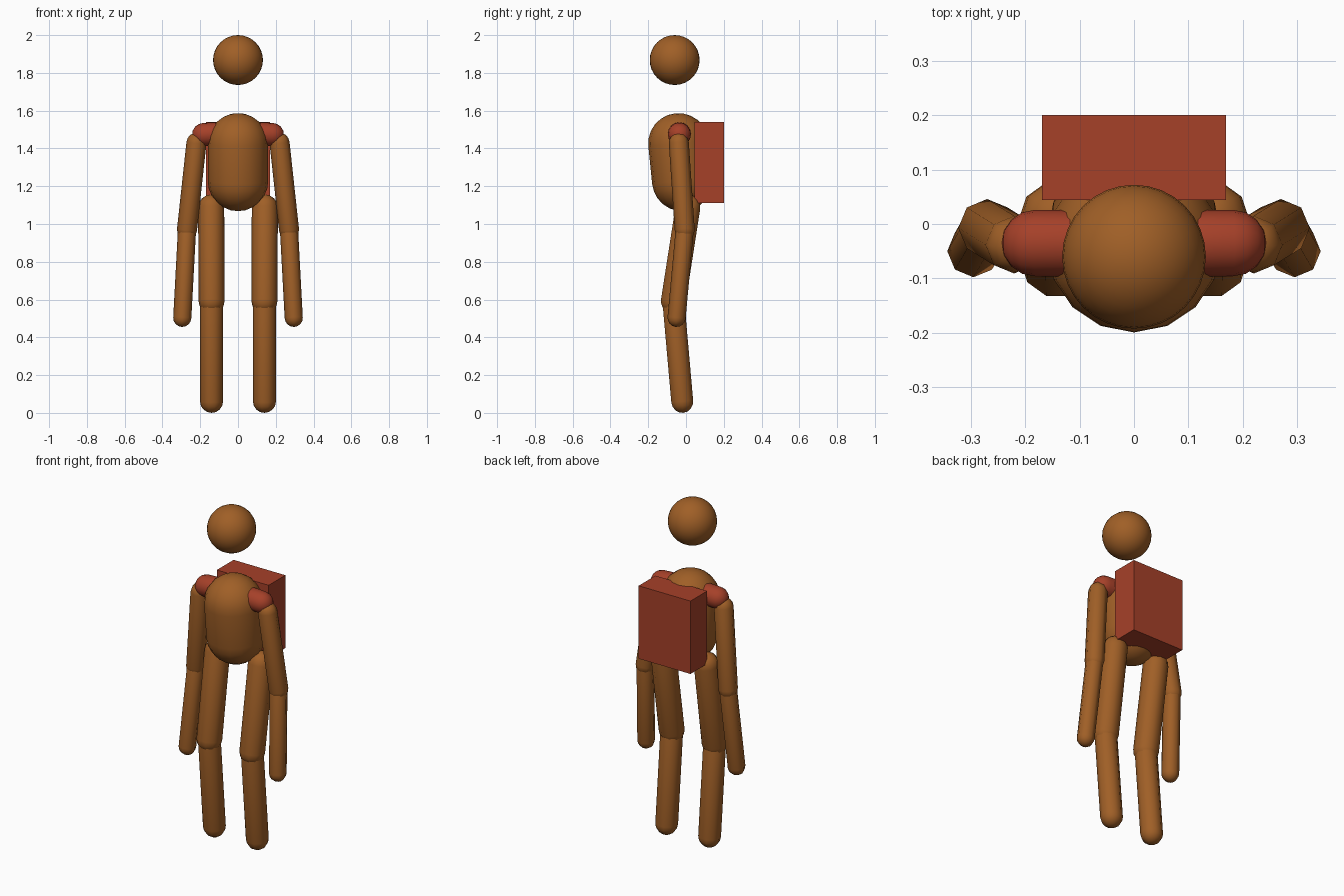
import bpy, bmesh
from math import sin, cos, pi
from mathutils import Vector

if "Cube" in bpy.data.objects:
    bpy.data.objects.remove(bpy.data.objects["Cube"])


def material(name, rgb):
    m = bpy.data.materials.new(name)
    m.diffuse_color = (*rgb, 1)
    m.use_nodes = True
    m.node_tree.nodes["Principled BSDF"].inputs["Base Color"].default_value = m.diffuse_color
    return m


BROWN = material("brown", (0.35, 0.115, 0.02))
RED = material("red", (0.38, 0.052, 0.022))


def finish(name, bm, mat, smooth=True):
    bmesh.ops.recalc_face_normals(bm, faces=bm.faces)
    for f in bm.faces:
        f.smooth = smooth
    me = bpy.data.meshes.new(name)
    bm.to_mesh(me)
    bm.free()
    me.materials.append(mat)
    ob = bpy.data.objects.new(name, me)
    bpy.context.collection.objects.link(ob)
    return ob


def capsule(name, a, b, r, sides, mat, cap=4):
    """Round-ended rod from point a up to point b."""
    a, b = Vector(a), Vector(b)
    q = Vector((0, 0, 1)).rotation_difference(b - a)
    bm = bmesh.new()
    rings = [(a, -pi / 2 * (1 - i / cap)) for i in range(1, cap + 1)]
    rings += [(b, pi / 2 * i / cap) for i in range(cap)]
    loops = []
    for centre, t in rings:
        loops.append([bm.verts.new(centre + q @ Vector((
            r * cos(t) * cos(2 * pi * k / sides),
            r * cos(t) * sin(2 * pi * k / sides),
            r * sin(t)))) for k in range(sides)])
    low = bm.verts.new(a - q @ Vector((0, 0, r)))
    high = bm.verts.new(b + q @ Vector((0, 0, r)))
    for k in range(sides):
        n = (k + 1) % sides
        for lo, hi in zip(loops, loops[1:]):
            bm.faces.new((lo[k], lo[n], hi[n], hi[k]))
        bm.faces.new((low, loops[0][n], loops[0][k]))
        bm.faces.new((high, loops[-1][k], loops[-1][n]))
    return finish(name, bm, mat)


# Head
bm = bmesh.new()
bmesh.ops.create_uvsphere(bm, u_segments=32, v_segments=16, radius=0.132)
bmesh.ops.translate(bm, verts=bm.verts, vec=(0, -0.06, 1.868))
finish("head", bm, BROWN)

# Torso, leaning slightly forward
capsule("torso", (0, -0.02, 1.228), (0, -0.04, 1.427), 0.16, 16, BROWN, 6)

# Backpack
bm = bmesh.new()
bmesh.ops.create_cube(bm, size=1)
bmesh.ops.scale(bm, verts=bm.verts, vec=(0.338, 0.156, 0.43))
bmesh.ops.translate(bm, verts=bm.verts, vec=(0, 0.122, 1.325))
finish("backpack", bm, RED, smooth=False)

# Limbs and shoulder straps, mirrored left and right
for side, s in (("right", -1), ("left", 1)):
    hip, knee, foot = (s * 0.142, 0.01, 1.088), (s * 0.14, -0.067, 0.593), (s * 0.14, -0.02, 0.061)
    shoulder, elbow, hand = (s * 0.22, -0.038, 1.43), (s * 0.27, -0.007, 0.97), (s * 0.295, -0.05, 0.503)
    capsule(side + "_thigh", knee, hip, 0.069, 10, BROWN)
    capsule(side + "_shin", foot, knee, 0.061, 10, BROWN)
    capsule(side + "_upper_arm", elbow, shoulder, 0.053, 8, BROWN)
    capsule(side + "_forearm", hand, elbow, 0.048, 8, BROWN)
    capsule(side + "_shoulder_strap", (s * 0.1, -0.035, 1.478), (s * 0.182, -0.035, 1.474), 0.061, 16, RED)
